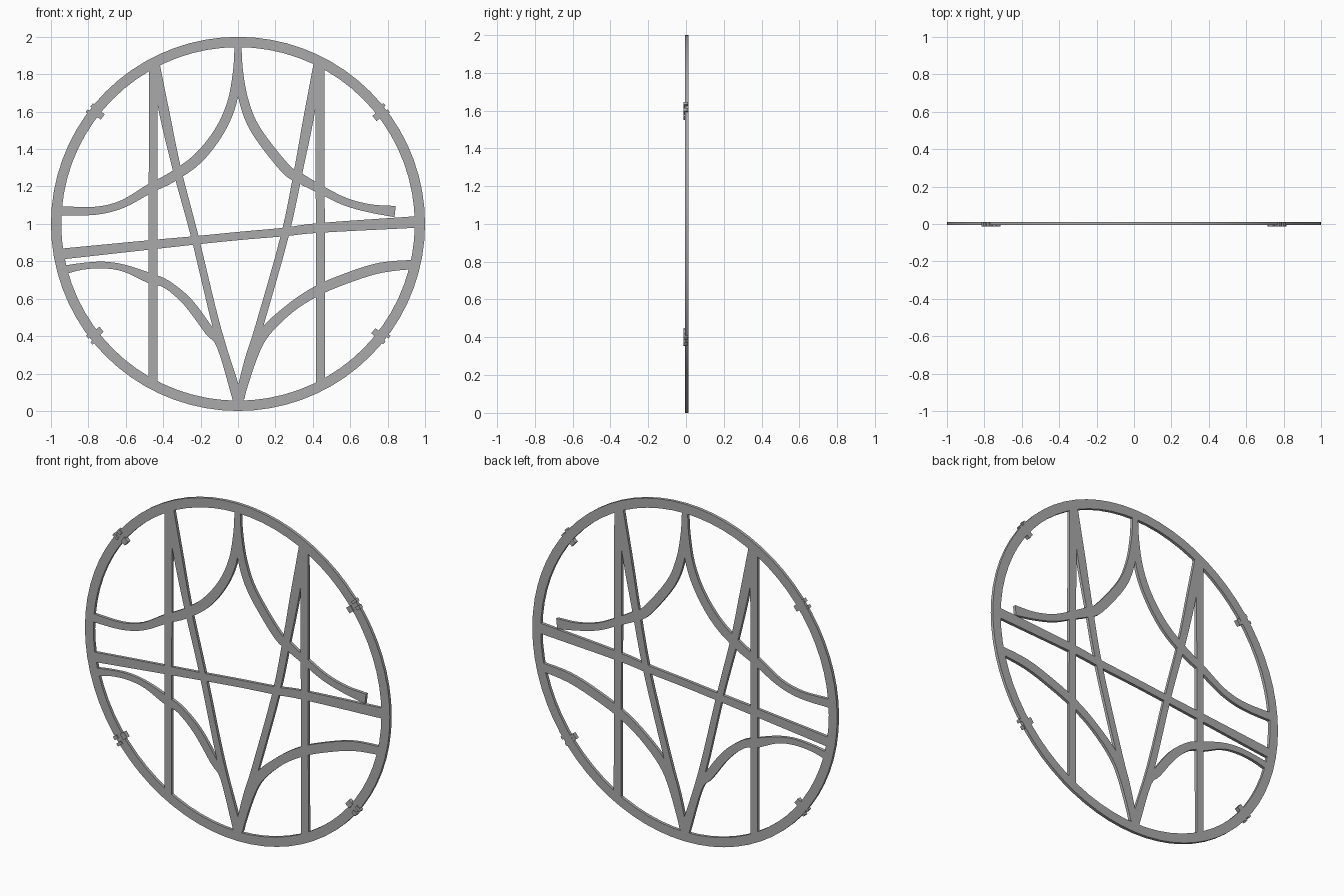
import bpy, bmesh, math
from mathutils import Vector
from mathutils.geometry import delaunay_2d_cdt

if "Cube" in bpy.data.objects:
    bpy.data.objects.remove(bpy.data.objects["Cube"])

FRONT, BACK = -0.006, 0.012      # plate depth in y
CENTRE = Vector((0, 1))

grey = bpy.data.materials.new("plain_grey")
grey.diffuse_color = (0.4, 0.4, 0.4, 1)
grey.use_nodes = True
grey.node_tree.nodes["Principled BSDF"].inputs["Base Color"].default_value = grey.diffuse_color

quads = []                        # flat outline pieces in the x-z plane


def smooth(points, steps=4):
    """Catmull-Rom through (x, z, width) points."""
    p = [Vector(q) for q in points]
    p = [2 * p[0] - p[1]] + p + [2 * p[-1] - p[-2]]
    out = []
    for a, b, c, d in zip(p, p[1:], p[2:], p[3:]):
        for i in range(steps):
            t = i / steps
            out.append(0.5 * (2 * b + (c - a) * t + (2 * a - 5 * b + 4 * c - d) * t * t
                              + (3 * b - a - 3 * c + d) * t ** 3))
    return out + [p[-2]]


def strip(points):
    """Band of quads following (x, z, width) points."""
    sides = []
    for i, p in enumerate(points):
        d = (points[min(i + 1, len(points) - 1)] - points[max(i - 1, 0)]).xy.normalized()
        n = Vector((-d.y, d.x)) * p.z / 2
        sides.append((p.xy - n, p.xy + n))
    for (r0, l0), (r1, l1) in zip(sides, sides[1:]):
        quads.append((r0, r1, l1, l0))


def polar(r, a):
    return CENTRE + Vector((math.cos(a), math.sin(a))) * r


def finish(bm, name, angle=30):
    bmesh.ops.recalc_face_normals(bm, faces=bm.faces[:])
    me = bpy.data.meshes.new(name)
    bm.to_mesh(me)
    bm.free()
    me.materials.append(grey)
    me.shade_smooth()
    me.set_sharp_from_angle(angle=math.radians(angle))
    ob = bpy.data.objects.new(name, me)
    bpy.context.collection.objects.link(ob)


# Outer ring
N = 72
for i in range(N):
    a, b = (2 * math.pi * k / N for k in (i, (i + 1) % N))
    quads.append((polar(0.945, a), polar(1.0, a), polar(1.0, b), polar(0.945, b)))

# Upright bars
strip([Vector((-0.455, 0.14, 0.047)), Vector((-0.453, 1.86, 0.047))])
strip([Vector((0.442, 0.13, 0.048)), Vector((0.438, 1.87, 0.048))])

# Long cross bar
strip(smooth([(-0.965, 0.837, 0.058), (-0.47, 0.888, 0.05), (-0.23, 0.912, 0.045),
              (0.01, 0.936, 0.044), (0.25, 0.957, 0.046), (0.44, 0.979, 0.052),
              (0.968, 1.011, 0.062)]))

# Leaning bars meeting at the bottom
strip(smooth([(-0.443, 1.85, 0.05), (-0.393, 1.59, 0.055), (-0.326, 1.29, 0.045),
              (-0.23, 0.928, 0.04), (-0.112, 0.441, 0.042), (0, 0.07, 0.05)]))
strip(smooth([(0.43, 1.86, 0.05), (0.374, 1.548, 0.055), (0.326, 1.30, 0.047),
              (0.251, 0.94, 0.042), (0.112, 0.447, 0.042), (0.059, 0.275, 0.045),
              (0.01, 0.07, 0.05)]))

# Upper curved bars
strip(smooth([(-0.965, 1.07, 0.05), (-0.765, 1.07, 0.043), (-0.62, 1.105, 0.042),
              (-0.47, 1.19, 0.05), (-0.353, 1.25, 0.055), (-0.214, 1.35, 0.056),
              (-0.10, 1.495, 0.052), (-0.032, 1.65, 0.05), (-0.007, 1.815, 0.04),
              (0, 1.96, 0.036)]))
strip(smooth([(0, 1.96, 0.036), (0.007, 1.815, 0.04), (0.032, 1.655, 0.05),
              (0.096, 1.50, 0.053), (0.25, 1.30, 0.055), (0.33, 1.245, 0.055),
              (0.44, 1.185, 0.045), (0.57, 1.12, 0.042), (0.706, 1.083, 0.044),
              (0.84, 1.066, 0.06)]))

# Lower curved bars
strip(smooth([(-0.945, 0.75, 0.048), (-0.834, 0.773, 0.036), (-0.717, 0.78, 0.036),
              (-0.604, 0.762, 0.038), (-0.47, 0.709, 0.054), (-0.38, 0.676, 0.045),
              (-0.267, 0.58, 0.05), (-0.155, 0.43, 0.05), (-0.09, 0.345, 0.045),
              (-0.005, 0.05, 0.04)]))
strip(smooth([(0.968, 0.786, 0.048), (0.76, 0.765, 0.055), (0.572, 0.706, 0.055),
              (0.417, 0.639, 0.054), (0.278, 0.548, 0.05), (0.144, 0.42, 0.055),
              (0.08, 0.286, 0.045), (0.005, 0.05, 0.04)]))

# Fuse all pieces into one flat plate, then give it depth
verts = [v for q in quads for v in q]
faces = [list(range(4 * i, 4 * i + 4)) for i in range(len(quads))]
cv, _, cf, _, _, origin = delaunay_2d_cdt(verts, [], faces, 0, 1e-5)
bm = bmesh.new()
bv = [bm.verts.new((v.x, FRONT, v.y)) for v in cv]
for f, o in zip(cf, origin):
    if o:
        bm.faces.new([bv[k] for k in f])
bmesh.ops.delete(bm, geom=[v for v in bm.verts if not v.link_faces], context='VERTS')
ext = bmesh.ops.extrude_face_region(bm, geom=bm.faces[:], use_keep_orig=True)
bmesh.ops.translate(bm, vec=(0, BACK - FRONT, 0),
                    verts=[g for g in ext["geom"] if isinstance(g, bmesh.types.BMVert)])
finish(bm, "ring_lattice")

# Small clips on the ring: (r inner, r outer, angle offset, half width)
CLIPS = [(0.975, 1.011, 1.2, 0.5), (0.98, 1.008, -1.1, 0.6), (0.922, 0.955, -0.3, 1.1)]
bm = bmesh.new()
for base in (38, 142, 218, 322):
    for r0, r1, off, half in CLIPS:
        a, b = math.radians(base + off - half), math.radians(base + off + half)
        flat = [polar(r0, a), polar(r1, a), polar(r1, b), polar(r0, b)]
        lo, hi = ([bm.verts.new((p.x, y, p.y)) for p in flat] for y in (-0.013, 0.011))
        bm.faces.new(lo)
        bm.faces.new(hi[::-1])
        for i in range(4):
            j = (i + 1) % 4
            bm.faces.new((lo[i], hi[i], hi[j], lo[j]))
finish(bm, "ring_clips")
